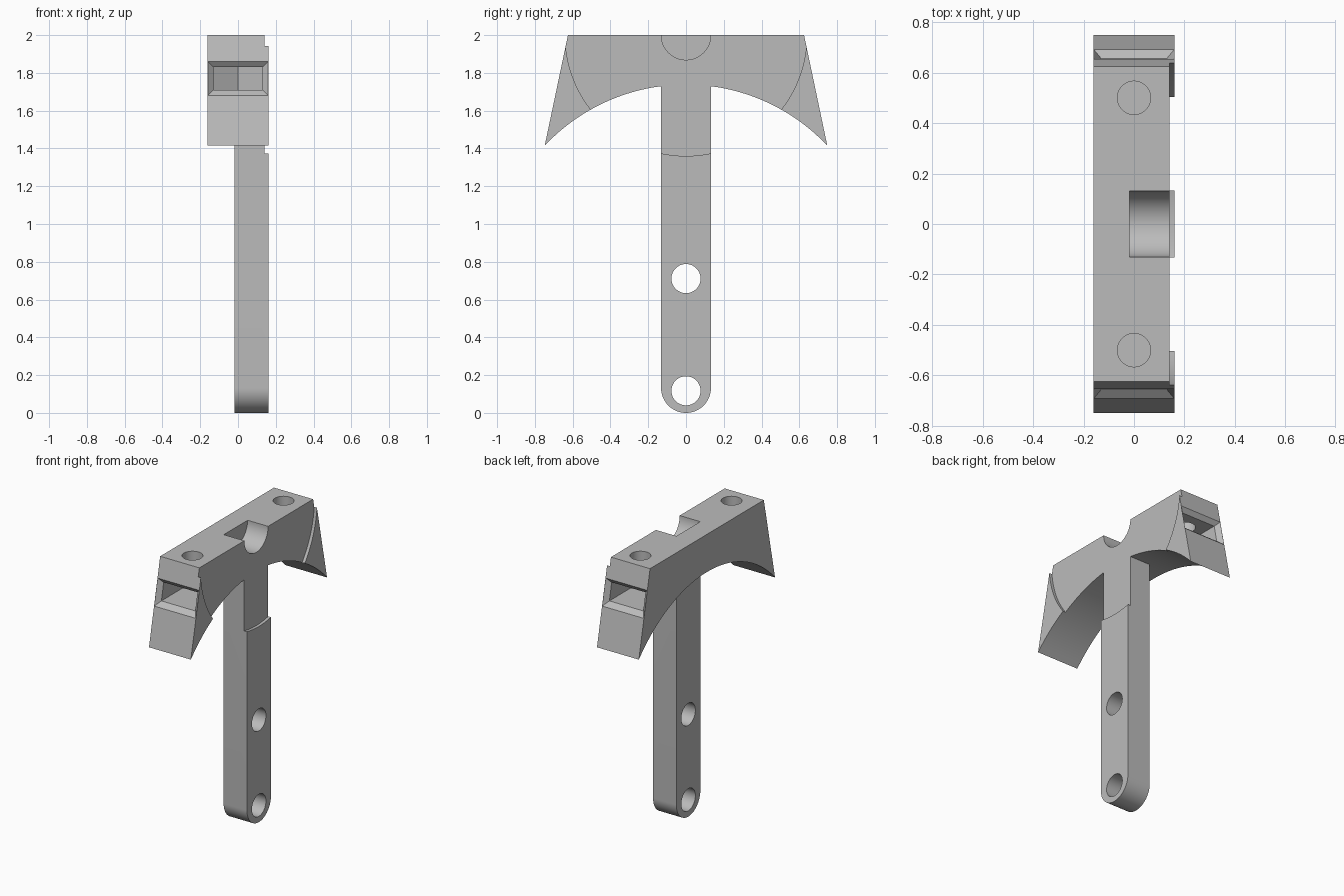
import bpy, bmesh, math

cube = bpy.data.objects.get("Cube")
if cube:
    bpy.data.objects.remove(cube, do_unlink=True)

GREY = (0.5, 0.5, 0.5, 1)
grey = bpy.data.materials.new("plain_grey")
grey.use_nodes = True
grey.diffuse_color = GREY
grey.node_tree.nodes["Principled BSDF"].inputs["Base Color"].default_value = GREY

HALF = 0.161         # half width of the head
STEM = 0.132         # half depth of the stem
STEP = 0.14          # depth plane of the round recess
BACK = -0.018        # rear plane of the stem
PIVOT, RADIUS = 0.711, 1.027   # circle of the underside arch


def make(name, rings):
    """Closed solid between two matching rings of points."""
    bm = bmesh.new()
    a, b = [[bm.verts.new(p) for p in ring] for ring in rings]
    bm.faces.new(a)
    bm.faces.new(b[::-1])
    n = len(a)
    for i in range(n):
        j = (i + 1) % n
        bm.faces.new((a[i], b[i], b[j], a[j]))
    bmesh.ops.recalc_face_normals(bm, faces=bm.faces)
    mesh = bpy.data.meshes.new(name)
    bm.to_mesh(mesh)
    bm.free()
    mesh.materials.append(grey)
    ob = bpy.data.objects.new(name, mesh)
    bpy.context.collection.objects.link(ob)
    return ob


def prism_x(name, pts, lo, hi):
    return make(name, [[(x, y, z) for y, z in pts] for x in (lo, hi)])


def prism_z(name, pts, lo, hi):
    return make(name, [[(x, y, z) for x, y in pts] for z in (lo, hi)])


def arc(u, v, r, start=0.0, sweep=2 * math.pi, n=64):
    steps = n if sweep >= 2 * math.pi else n + 1
    return [(u + r * math.cos(start + sweep * i / n),
             v + r * math.sin(start + sweep * i / n)) for i in range(steps)]


def under(y):
    return (y, PIVOT + math.sqrt(RADIUS ** 2 - y * y))


def end_y(z):
    return 0.625 + (2 - z) * 0.21


def select(ob):
    bpy.ops.object.select_all(action='DESELECT')
    ob.select_set(True)
    bpy.context.view_layer.objects.active = ob


def cut(ob, cutter):
    mod = ob.modifiers.new("cut", 'BOOLEAN')
    mod.operation = 'DIFFERENCE'
    mod.solver = 'EXACT'
    mod.object = cutter
    select(ob)
    bpy.ops.object.modifier_apply(modifier=mod.name)
    bpy.data.objects.remove(cutter, do_unlink=True)


def recess():
    return prism_x("recess_cutter", arc(0, 2, 0.64, n=160), STEP, 0.4)


# Head: flat top, slanted ends, arched underside
wing = [0.748 + (STEM - 0.748) * i / 24 for i in range(25)]
middle = [STEM * (1 - i / 4) for i in range(1, 8)]
arch = [under(y) for y in wing + middle + [-y for y in wing[::-1]]]
head = prism_x("head", [(-end_y(2), 2), (end_y(2), 2)] + arch, -HALF, HALF)
cut(head, recess())
cut(head, prism_x("groove_cutter", arc(0, 2, 0.131), BACK, 0.4))

# Nut pockets with chamfered mouths, and bolt holes, at both ends
for s in (-1, 1):
    w = 0.13
    plan = [(w, 0.9), (w, 0.425), (0, 0.35), (-w, 0.425), (-w, 0.9)]
    cut(head, prism_z("pocket_cutter", [(x, s * y) for x, y in plan], 1.71, 1.83))
    rings = []
    for grow, out in ((0, -0.03), (0.06, 0.03)):
        lo, hi = 1.71 - grow, 1.83 + grow
        rings.append([(x * (w + grow), s * (end_y(z) + out), z)
                      for x, z in ((-1, lo), (1, lo), (1, hi), (-1, hi))])
    cut(head, make("mouth_cutter", rings))
    cut(head, prism_z("bolt_cutter", arc(0, s * 0.5, 0.066, n=48), 1.77, 2.2))

# Stem: rounded foot, two cross holes, top meeting the arch
top = [under(y) for y in [STEM] + middle + [-STEM]]
stem = prism_x("stem", arc(0, STEM, STEM, math.pi, math.pi, 40) + top, BACK, HALF)
cut(stem, recess())
for z in (0.117, 0.711):
    cut(stem, prism_x("hole_cutter", arc(0, z, 0.077), -0.4, 0.4))

for ob in (head, stem):
    select(ob)
    bpy.ops.object.shade_smooth_by_angle(angle=math.radians(25))
